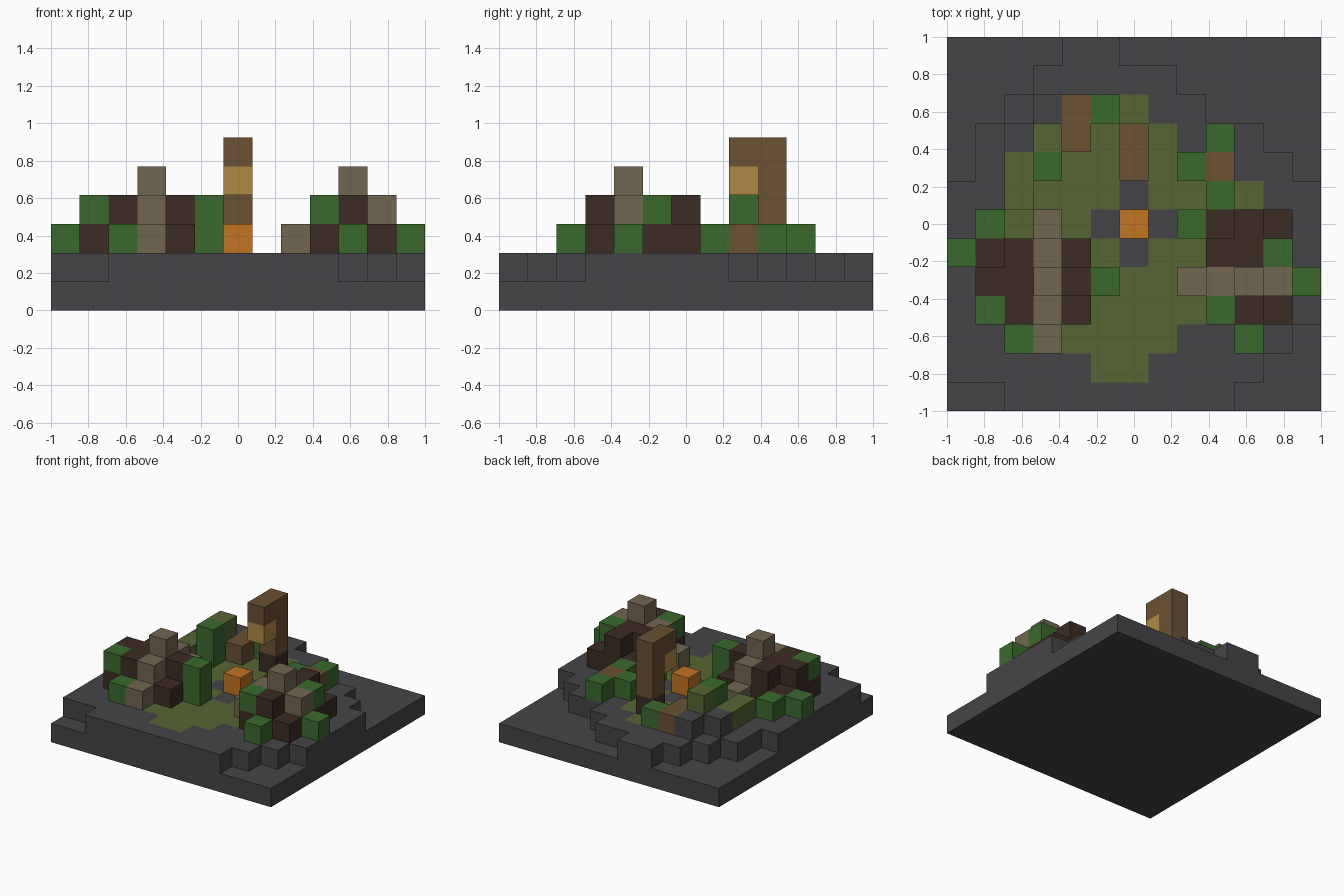
import bpy
import bmesh
from mathutils import Vector

default = bpy.data.objects.get("Cube")
if default:
    bpy.data.objects.remove(default, do_unlink=True)

GRID = 13
CELL = 2 / GRID

COLOURS = {
    "r": ("rock_grey", (0.060, 0.058, 0.065)),
    "m": ("moss_olive", (0.093, 0.130, 0.034)),
    "g": ("leaf_green", (0.042, 0.141, 0.026)),
    "d": ("dark_timber", (0.045, 0.025, 0.016)),
    "s": ("pale_stone", (0.168, 0.133, 0.080)),
    "b": ("brown_wood", (0.147, 0.082, 0.033)),
    "o": ("fire_orange", (0.539, 0.178, 0.016)),
    "t": ("lantern_tan", (0.434, 0.254, 0.061)),
}


def make_material(name, rgb):
    mat = bpy.data.materials.new(name)
    mat.use_nodes = True
    mat.diffuse_color = (*rgb, 1)
    mat.node_tree.nodes["Principled BSDF"].inputs["Base Color"].default_value = (*rgb, 1)
    return mat


MATERIALS = {key: make_material(*value) for key, value in COLOURS.items()}
DIRECTIONS = [Vector(d) * s for d in ((1, 0, 0), (0, 1, 0), (0, 0, 1)) for s in (1, -1)]


def build_blocks(name, cells):
    """Make one object from {(column, row, layer): colour key}, outer faces only."""
    mesh = bpy.data.meshes.new(name)
    keys = sorted(set(cells.values()))
    for key in keys:
        mesh.materials.append(MATERIALS[key])
    bm = bmesh.new()
    for cell, key in cells.items():
        centre = Vector(cell) + Vector((0.5, 0.5, 0.5))
        for d in DIRECTIONS:
            if tuple(int(c + n) for c, n in zip(cell, d)) in cells:
                continue
            u = Vector((d.y, d.z, d.x))
            v = d.cross(u)
            corners = [centre + (d + a * u + b * v) / 2
                       for a, b in ((-1, -1), (1, -1), (1, 1), (-1, 1))]
            face = bm.faces.new([bm.verts.new((p.x * CELL - 1, p.y * CELL - 1, p.z * CELL))
                                 for p in corners])
            face.material_index = keys.index(key)
    bmesh.ops.remove_doubles(bm, verts=bm.verts, dist=0.001)
    bm.to_mesh(mesh)
    bm.free()
    obj = bpy.data.objects.new(name, mesh)
    bpy.context.collection.objects.link(obj)


def build_stacks(name, stacks):
    """Each stack is (column, row, colours upward from the ground); '.' is a gap."""
    build_blocks(name, {(i, j, 2 + k): key for i, j, column in stacks
                        for k, key in enumerate(column) if key != "."})


# Square base slab
bpy.ops.mesh.primitive_cube_add(size=2, location=(0, 0, CELL / 2))
slab = bpy.context.object
slab.name = "base_slab"
slab.scale.z = CELL / 2
slab.data.materials.append(MATERIALS["r"])

# Stepped ground with a mossy clearing, listed from back to front
GROUND = [
    "....rr.......",
    "...rrrrr.....",
    "..rrrrmrr....",
    ".rrmmmmmrrr..",
    ".rmmmmmmrrrr.",
    "rrmmmmrmmrmrr",
    "rrmmmrrrrrrrr",
    "rrrrrmrmmrrrr",
    "rrrrrmmmrrrrr",
    "rrrrrmmmmrrrr",
    "rrrrmmmmrrrr.",
    "rrrrrmmrrrr..",
    "..rrrrrrrr...",
]
build_blocks("ground", {(i, GRID - 1 - r, 1): key for r, row in enumerate(GROUND)
                        for i, key in enumerate(row) if key != "."})

# Hut with its stone arch running front to back
build_stacks("right_hut", [
    (3, 2, "s"), (3, 3, "ss"), (3, 4, "sss"), (3, 5, "ss"), (3, 6, "s"),
    (1, 3, "dg"), (1, 4, "dd"), (1, 5, "d"),
    (2, 3, "dd"), (2, 4, "dd"), (2, 5, "dd"),
    (4, 3, "d"), (4, 4, "dd"), (4, 5, "d"),
])

# Hut with its stone arch running side to side
build_stacks("left_hut", [
    (8, 4, "s"), (9, 4, "ss"), (10, 4, "sss"), (11, 4, "ss"),
    (9, 3, "dg"), (10, 3, "dd"), (11, 3, "d"),
    (9, 5, "dd"), (10, 5, "dd"), (11, 5, "dg"),
    (9, 6, "d"), (10, 6, "dd"), (11, 6, "d"),
])

# Post with an overhanging lantern
build_stacks("lantern_post", [(6, 9, "dbbb"), (6, 8, "..tb")])

# Campfire in the clearing
build_stacks("campfire", [(6, 6, "o")])

# Fallen logs
build_stacks("back_log", [(4, 9, "b"), (4, 10, "b")])
build_stacks("side_log", [(9, 8, "b")])

# Rocks and mossy bank behind the clearing
build_stacks("back_rocks", [(2, 9, "r"), (3, 10, "r")])
build_stacks("mossy_bank", [(2, 7, "m"), (2, 8, "m"), (3, 8, "gg"), (3, 9, "mm")])

# Bushes
build_stacks("bushes", [
    (0, 5, "g"), (1, 6, "g"), (2, 2, "g"), (5, 4, "gg"), (5, 10, "g"),
    (8, 6, "g"), (8, 8, "g"), (9, 7, "g"), (9, 9, "g"), (10, 2, "g"), (12, 4, "g"),
])
